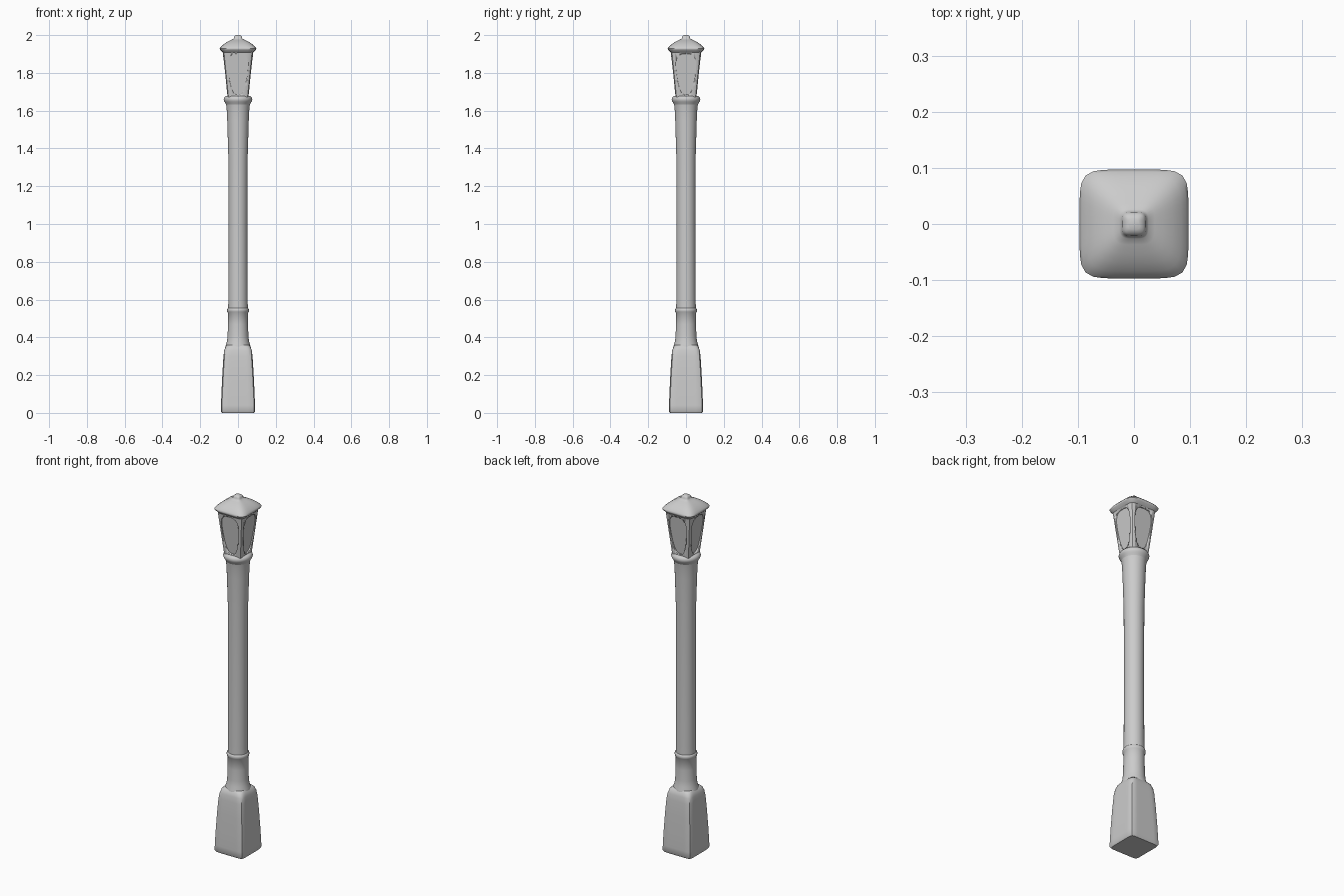
import bpy, bmesh, math

if "Cube" in bpy.data.objects:
    bpy.data.objects.remove(bpy.data.objects["Cube"])


def finish(name, bm, angle=40):
    bmesh.ops.recalc_face_normals(bm, faces=bm.faces[:])
    me = bpy.data.meshes.new(name)
    bm.to_mesh(me)
    bm.free()
    ob = bpy.data.objects.new(name, me)
    bpy.context.collection.objects.link(ob)
    bpy.ops.object.select_all(action='DESELECT')
    bpy.context.view_layer.objects.active = ob
    ob.select_set(True)
    bpy.ops.object.shade_smooth_by_angle(angle=math.radians(angle))
    return ob


def ring(bm, z, r, n, segs):
    # superellipse section: n = 2 is round, large n is square
    out = []
    for i in range(segs):
        a = 2 * math.pi * i / segs
        c, s = math.cos(a), math.sin(a)
        k = r / (abs(c) ** n + abs(s) ** n) ** (1 / n)
        out.append(bm.verts.new((k * c, k * s, z)))
    return out


def loft(name, sections, segs=48, angle=40):
    bm = bmesh.new()
    rings = [ring(bm, z, r, n, segs) for z, r, n in sections]
    for a, b in zip(rings, rings[1:]):
        for i in range(segs):
            j = (i + 1) % segs
            bm.faces.new((a[i], a[j], b[j], b[i]))
    bm.faces.new(rings[0][::-1])
    bm.faces.new(rings[-1])
    return finish(name, bm, angle)


# Square tapered pedestal
loft("base", [(0, .085, 14), (.008, .09, 14), (.04, .09, 12), (.12, .087, 11),
              (.22, .082, 10), (.30, .077, 9), (.33, .073, 8), (.35, .067, 6),
              (.36, .058, 4)])

# Round column: flared foot, ring, shaft, flared neck and collar
loft("column", [(.35, .066, 2), (.362, .064, 2), (.38, .058, 2), (.41, .055, 2),
                (.47, .053, 2), (.53, .053, 2), (.535, .057, 2), (.545, .058, 2),
                (.552, .056, 2), (.556, .052, 2), (.60, .051, 2), (1.0, .050, 2),
                (1.35, .051, 2), (1.45, .054, 2), (1.55, .057, 2), (1.61, .060, 2),
                (1.64, .064, 2)])
loft("collar", [(1.63, .062, 2), (1.642, .068, 2), (1.65, .073, 2), (1.66, .076, 2),
                (1.67, .073, 2), (1.677, .066, 2), (1.679, .05, 2)])

# Lantern body
Z0, Z1 = 1.67, 1.92


def half(z):
    return .055 + (z - Z0) / (Z1 - Z0) * .027


lantern = loft("lantern", [(z, half(z), 8) for z in (Z0, 1.73, 1.8, 1.86, Z1)])

# Recessed rounded panel on each side, narrowing towards the bottom
bm = bmesh.new()
for q in range(4):
    ca, sa = math.cos(q * math.pi / 2), math.sin(q * math.pi / 2)
    inner, outer = [], []
    for i in range(32):
        a = 2 * math.pi * i / 32
        c, s = math.cos(a), math.sin(a)
        k = 1 / (abs(c) ** 3 + abs(s) ** 3) ** (1 / 3)
        z = 1.793 + .108 * k * s
        x = (.049 + .13 * (z - 1.793)) * k * c
        for lst, off in ((inner, -.007), (outer, .03)):
            y = -half(z) - off
            lst.append(bm.verts.new((x * ca - y * sa, x * sa + y * ca, z)))
    for i in range(32):
        j = (i + 1) % 32
        bm.faces.new((inner[i], inner[j], outer[j], outer[i]))
    bm.faces.new(inner)
    bm.faces.new(outer[::-1])
cutter = finish("panel_cutter", bm)
cutter.hide_render = True
cutter.hide_set(True)
mod = lantern.modifiers.new("panels", 'BOOLEAN')
mod.operation = 'DIFFERENCE'
mod.solver = 'EXACT'
mod.object = cutter

# Domed square roof with finial
loft("roof", [(1.905, .078, 8), (1.913, .085, 6.5), (1.922, .094, 6), (1.928, .097, 6),
              (1.935, .093, 5.5), (1.945, .084, 5), (1.957, .069, 4.5),
              (1.967, .052, 4), (1.974, .037, 4), (1.979, .026, 4),
              (1.984, .022, 4), (1.99, .021, 4), (1.996, .017, 4), (2.0, .010, 3)],
     angle=60)
